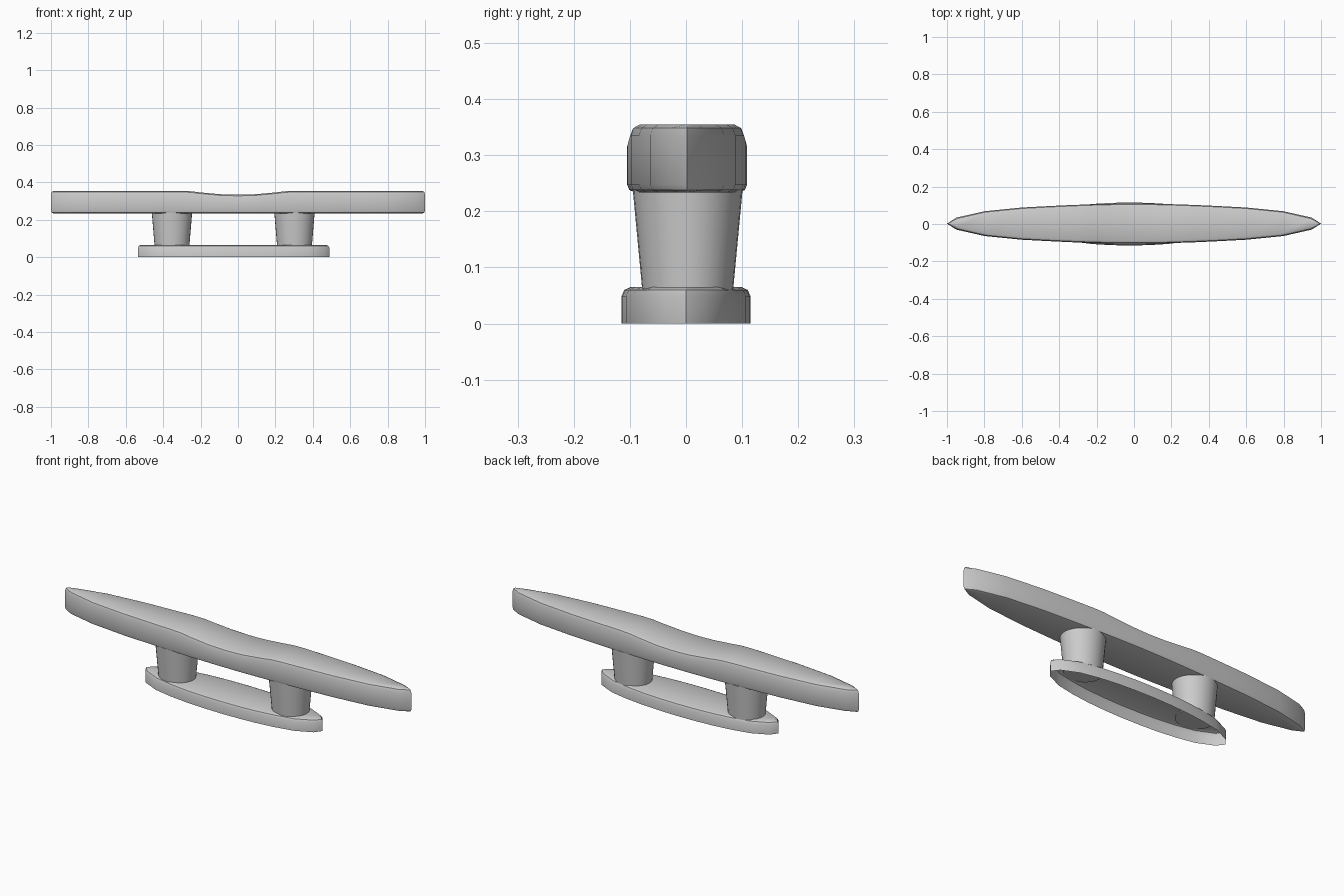
import bpy, bmesh, math

if "Cube" in bpy.data.objects:
    bpy.data.objects.remove(bpy.data.objects["Cube"])


def finish(name, bm, loc):
    bmesh.ops.recalc_face_normals(bm, faces=bm.faces)
    mesh = bpy.data.meshes.new(name)
    bm.to_mesh(mesh)
    bm.free()
    ob = bpy.data.objects.new(name, mesh)
    bpy.context.collection.objects.link(ob)
    ob.location = loc
    bpy.ops.object.select_all(action='DESELECT')
    ob.select_set(True)
    bpy.context.view_layer.objects.active = ob
    bpy.ops.object.shade_smooth_by_angle(angle=math.radians(35))
    return ob


def bridge(bm, a, b):
    n = len(a)
    for i in range(n):
        j = (i + 1) % n
        bm.faces.new((a[i], a[j], b[j], b[i]))


def lens_slab(name, tip, half, layers, loc, close_bottom):
    """Pointed outline stacked in layers of (inset, height function)."""
    xs = [-x for x, w, t in reversed(half)] + [x for x, w, t in half[1:]]
    ws = [w for x, w, t in reversed(half)] + [w for x, w, t in half[1:]]
    ts = [t for x, w, t in reversed(half)] + [t for x, w, t in half[1:]]
    n = len(xs)
    bm = bmesh.new()
    rings = []
    for inset, height in layers:
        k = (tip - inset * 0.9) / tip
        end = height(half[-1][2])
        ring = [bm.verts.new((-tip * k, 0, end))]
        ring += [bm.verts.new((x * k, -max(w - inset, w * .5), height(t)))
                 for x, w, t in zip(xs, ws, ts)]
        ring.append(bm.verts.new((tip * k, 0, end)))
        ring += [bm.verts.new((x * k, max(w - inset, w * .5), height(t)))
                 for x, w, t in reversed(list(zip(xs, ws, ts)))]
        rings.append(ring)
    for a, b in zip(rings, rings[1:]):
        bridge(bm, a, b)
    # caps as strips across the width, so they follow the dip
    for r in ([rings[0]] if close_bottom else []) + [rings[-1]]:
        m = len(r)
        bm.faces.new((r[0], r[1], r[m - 1]))
        for i in range(1, n):
            bm.faces.new((r[i], r[i + 1], r[m - i - 1], r[m - i]))
        bm.faces.new((r[n], r[n + 1], r[n + 2]))
    return finish(name, bm, loc)


# Horn bar: (x, half width, top height), with a shallow dip in the middle
bar = [(0, .107, .334), (.05, .107, .335), (.1, .1065, .337), (.2, .104, .346),
       (.26, .102, .353), (.32, .1, .355), (.45, .094, .355), (.6, .086, .355),
       (.8, .066, .355), (.95, .032, .355)]
lens_slab("horn_bar", 1.0, bar,
          [(.014, lambda t: .234), (.004, lambda t: .238), (0, lambda t: .248),
           (0, lambda t: t - .02), (.005, lambda t: t - .006), (.016, lambda t: t)],
          (0, .002, 0), True)

# Base plate: open underneath
base = [(0, .115, .065), (.1, .113, .065), (.2, .107, .065), (.3, .095, .065),
        (.4, .075, .065), (.485, .036, .065)]
lens_slab("base_plate", .512, base,
          [(0, lambda t: 0), (0, lambda t: t - .016),
           (.005, lambda t: t - .005), (.016, lambda t: t)],
          (-.023, 0, 0), False)

# Tapered oval posts
for side, px in (("left", -.353), ("right", .302)):
    bm = bmesh.new()
    rings = [[bm.verts.new((rx * math.cos(math.tau * i / 32),
                            ry * math.sin(math.tau * i / 32), z))
              for i in range(32)]
             for rx, ry, z in ((.093, .081, .06), (.108, .098, .24))]
    bridge(bm, *rings)
    for r in rings:
        bm.faces.new(r)
    finish(side + "_post", bm, (px, .003, 0))
